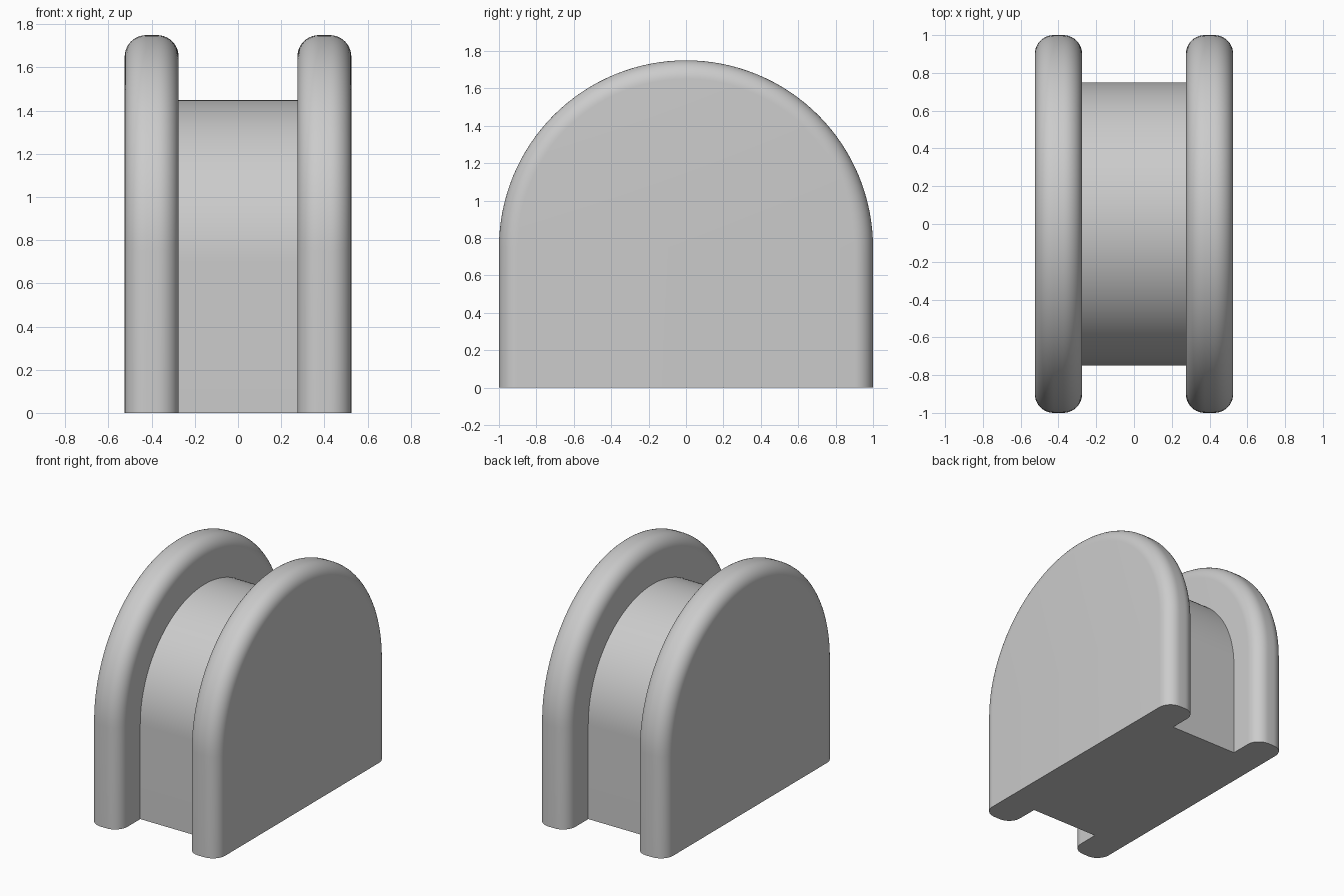
import bpy, bmesh, math

cube = bpy.data.objects.get("Cube")
if cube:
    bpy.data.objects.remove(cube, do_unlink=True)

grey = bpy.data.materials.new("plain grey")
grey.use_nodes = True
GREY = (0.6, 0.6, 0.6, 1)
grey.diffuse_color = GREY
grey.node_tree.nodes["Principled BSDF"].inputs["Base Color"].default_value = GREY

ARC_STEPS = 64
FILLET_STEPS = 10


def arch(x, radius, spring):
    """Arch outline in the plane at x: straight legs below a half circle."""
    points = [(x, radius, 0)]
    for i in range(ARC_STEPS + 1):
        a = math.pi * i / ARC_STEPS
        points.append((x, radius * math.cos(a), spring + radius * math.sin(a)))
    points.append((x, -radius, 0))
    return points


def loft(name, sections):
    """Skin a row of matching outlines and cap both ends."""
    bm = bmesh.new()
    rings = [[bm.verts.new(p) for p in s] for s in sections]
    count = len(rings[0])
    for a, b in zip(rings, rings[1:]):
        for i in range(count):
            j = (i + 1) % count
            bm.faces.new((a[i], a[j], b[j], b[i]))
    bm.faces.new(rings[0])
    bm.faces.new(rings[-1])
    bmesh.ops.recalc_face_normals(bm, faces=bm.faces)
    mesh = bpy.data.meshes.new(name)
    bm.to_mesh(mesh)
    bm.free()
    mesh.materials.append(grey)
    obj = bpy.data.objects.new(name, mesh)
    bpy.context.collection.objects.link(obj)
    bpy.ops.object.select_all(action="DESELECT")
    obj.select_set(True)
    bpy.context.view_layer.objects.active = obj
    bpy.ops.object.shade_smooth_by_angle(angle=math.radians(35))
    return obj


def side_plate(name, centre, half=0.125, fillet=0.1):
    """Arched plate with its rim rounded on both sides."""
    sections = []
    for side in (-1, 1):
        for i in range(FILLET_STEPS + 1):
            t = i / FILLET_STEPS * math.pi / 2
            a = math.pi / 2 - t if side < 0 else t
            x = centre + side * (half - fillet + fillet * math.sin(a))
            sections.append(arch(x, 1 - fillet * (1 - math.cos(a)), 0.75))
    return loft(name, sections)


# Two rounded plates with the narrower arch between them
side_plate("left_plate", 0.4)
side_plate("right_plate", -0.4)
loft("middle_arch", [arch(x, 0.75, 0.70) for x in (-0.275, 0.275)])
